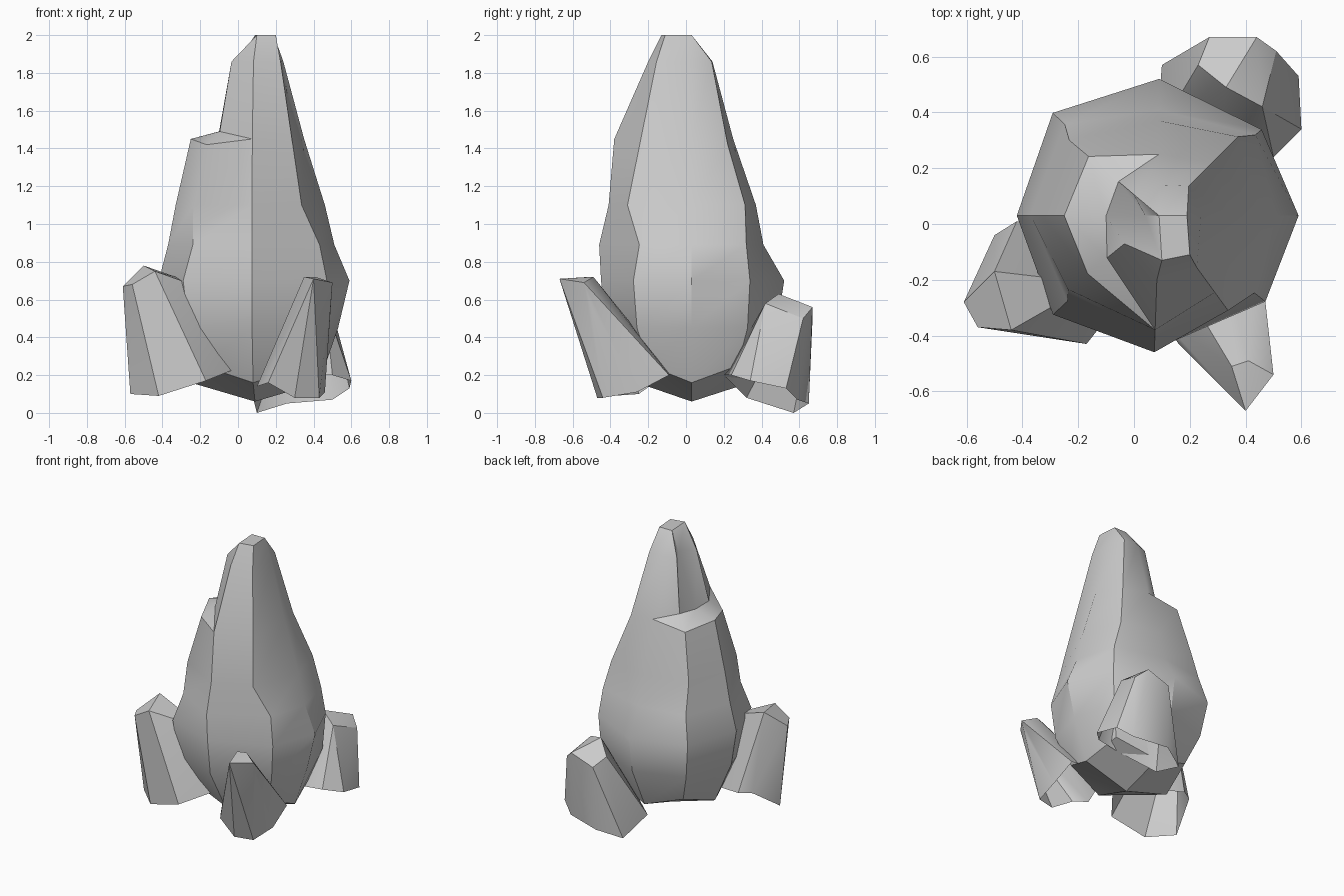
import bpy
import bmesh
from math import radians, cos, sin
from mathutils import Vector

start_cube = bpy.data.objects.get("Cube")
if start_cube:
    bpy.data.objects.remove(start_cube, do_unlink=True)

# One plain stone colour
stone = bpy.data.materials.new("stone_grey")
stone.use_nodes = True
stone.diffuse_color = (0.6, 0.6, 0.6, 1)
stone.node_tree.nodes["Principled BSDF"].inputs["Base Color"].default_value = stone.diffuse_color


def finish(bm, name, ridge_angle):
    """Turn a bmesh into a named stone object with sharp ridges."""
    bmesh.ops.recalc_face_normals(bm, faces=bm.faces)
    mesh = bpy.data.meshes.new(name)
    bm.to_mesh(mesh)
    bm.free()
    mesh.materials.append(stone)
    obj = bpy.data.objects.new(name, mesh)
    bpy.context.collection.objects.link(obj)
    bpy.ops.object.select_all(action="DESELECT")
    obj.select_set(True)
    bpy.context.view_layer.objects.active = obj
    bpy.ops.object.shade_smooth_by_angle(angle=radians(ridge_angle))


def hollow_rock(name, corners):
    """A convex rock spanned by its corner points, open underneath."""
    bm = bmesh.new()
    for corner in corners:
        bm.verts.new(corner)
    hull = bmesh.ops.convex_hull(bm, input=list(bm.verts))
    unused = {v for v in hull["geom_interior"] if isinstance(v, bmesh.types.BMVert)}
    bmesh.ops.delete(bm, geom=list(unused), context="VERTS")
    bmesh.ops.recalc_face_normals(bm, faces=bm.faces)
    bm.normal_update()
    underside = [f for f in bm.faces if f.normal.z < -0.5]
    bmesh.ops.delete(bm, geom=underside, context="FACES")
    bmesh.ops.dissolve_limit(bm, angle_limit=radians(6), verts=bm.verts, edges=bm.edges)
    finish(bm, name, 28)


def add_panel(bm, corners):
    """Add a face, skipping corners that coincide."""
    corners = list(dict.fromkeys(corners))
    if len(corners) > 2:
        bm.faces.new(corners)


def faceted_spire(name, axis, rings, tip, tip_of_ridge, foot):
    """Eight-ridged spire: each ring has heights, bearings and radii; None reuses the ring below."""
    bm = bmesh.new()
    loops = []
    for heights, bearings, radii in rings:
        loop = []
        for ridge, (bearing, radius) in enumerate(zip(bearings, radii)):
            if radius is None:
                loop.append(loops[-1][ridge])
                continue
            turn = radians(bearing)
            height = heights[ridge % len(heights)]
            loop.append(bm.verts.new(axis + Vector((radius * cos(turn), radius * sin(turn), height))))
        loops.append(loop)

    # Four-cornered flat tip shared by the eight ridges
    tip_corners = [bm.verts.new(corner) for corner in tip]
    bm.faces.new(tip_corners)
    loops.append([tip_corners[i] for i in tip_of_ridge])

    # Side panels between neighbouring ridges
    for lower, upper in zip(loops, loops[1:]):
        for a in range(len(lower)):
            b = (a + 1) % len(lower)
            add_panel(bm, (lower[a], lower[b], upper[b], upper[a]))

    # Shallow pointed underside
    point = bm.verts.new(axis + Vector((0, 0, foot)))
    for a, corner in enumerate(loops[0]):
        add_panel(bm, (loops[0][(a + 1) % len(loops[0])], corner, point))
    finish(bm, name, 36)


# Main spire: ridges run east, north-east, north ... south-east,
# with a broken ledge on the west side near the shoulder
low = (0, 40, 90, 136, 180, 223, 268, 321)
high = (0, 45, 90, 140, 180, 219, 268, 306)
faceted_spire(
    "main_spire",
    Vector((0.09, 0.03, 0)),
    [
        ((.16, .25), low, (.34, .38, .31, .38, .34, .38, .29, .36)),
        ((.45,), low, (.44, .46, .45, .48, .47, .48, .45, .46)),
        ((.70,), low, (.50, .48, .49, .53, .51, .52, .48, .49)),
        ((.89,), low, (.42, .45, .38, .47, .46, .45, .49, .44)),
        ((1.10,), high, (.37, .40, .34, .42, .42, .42, .44, .42)),
        ((1.45, 1.42), high, (.26, .27, .22, .33, .34, .33, .41, .34)),
        ((1.49,), high, (None, None, None, .19, .19, .24, None, None)),
        ((1.86,), high, (.15, .15, .11, .12, .05, .16, .23, .23)),
    ],
    tip=[(.19, .03, 2), (.09, .03, 2), (.10, -.13, 2), (.20, -.11, 2)],
    tip_of_ridge=(0, 0, 1, 1, 1, 2, 2, 3),
    foot=0.06,
)

# Side rock on the model's right
hollow_rock("right_rock", [
    (-.50, -.17, .78), (-.61, -.28, .67), (-.56, -.37, .68),
    (-.44, -.38, .75), (-.30, -.30, .70), (-.33, -.19, .72),
    (-.57, -.25, .10), (-.42, -.39, .09), (-.17, -.43, .17),
    (-.02, -.24, .23), (-.50, -.04, .25), (-.42, .01, .25),
    (-.20, -.05, .22),
])

# Narrow rock leaning out at the front
hollow_rock("front_rock", [
    (.40, -.67, .71), (.35, -.51, .72), (.41, -.49, .72),
    (.50, -.54, .69), (.49, -.50, .56), (.30, -.47, .08),
    (.43, -.44, .08), (.46, -.26, .11), (.45, -.09, .20),
    (.10, -.34, .14), (.16, -.43, .16), (.14, -.16, .20),
    (.30, -.08, .21),
])

# Broad low rock at the back
hollow_rock("back_rock", [
    (.33, .49, .63), (.23, .57, .55), (.27, .67, .50),
    (.44, .67, .56), (.51, .62, .50), (.46, .42, .58),
    (.59, .53, .13), (.60, .34, .17), (.50, .24, .20),
    (.26, .65, .05), (.50, .59, .07), (.10, .57, 0),
    (.08, .32, .08), (.30, .20, .20),
])
